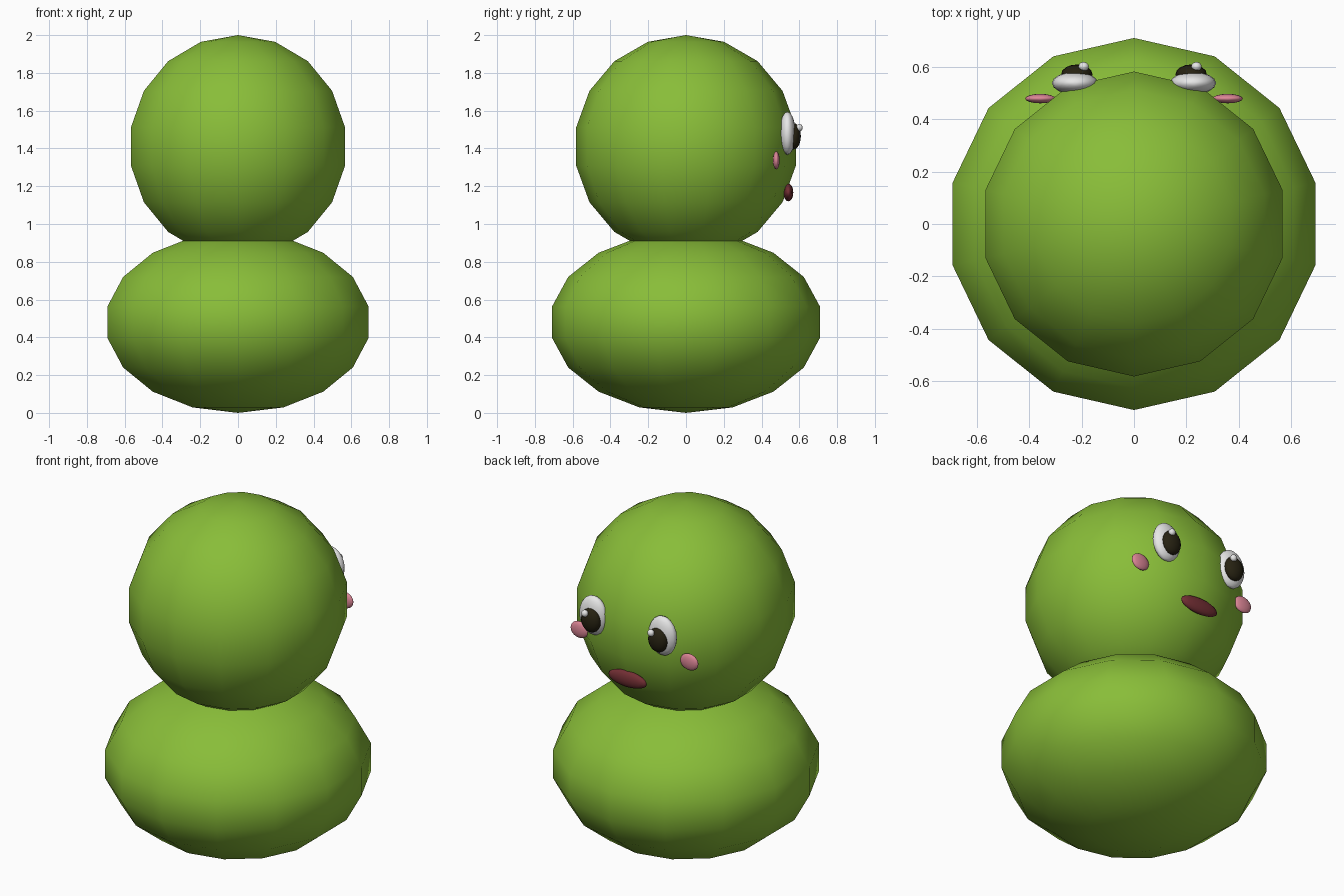
import bpy, bmesh
from mathutils import Matrix, Vector

cube = bpy.data.objects.get("Cube")
if cube:
    bpy.data.objects.remove(cube, do_unlink=True)


def material(name, rgb):
    mat = bpy.data.materials.new(name)
    mat.use_nodes = True
    mat.diffuse_color = (*rgb, 1)
    bsdf = next(n for n in mat.node_tree.nodes if n.type == 'BSDF_PRINCIPLED')
    bsdf.inputs["Base Color"].default_value = (*rgb, 1)
    bsdf.inputs["Roughness"].default_value = 0.7
    return mat


def ellipsoid(name, centre, radii, mat, segments=16, rings=10):
    """Smooth-shaded stretched sphere with its first meridian on the y axis."""
    bm = bmesh.new()
    bmesh.ops.create_uvsphere(bm, u_segments=segments, v_segments=rings, radius=1)
    bm.transform(Matrix.Translation(Vector(centre)) @ Matrix.Diagonal((*radii, 1)))
    for face in bm.faces:
        face.smooth = True
    mesh = bpy.data.meshes.new(name)
    bm.to_mesh(mesh)
    bm.free()
    mesh.materials.append(mat)
    obj = bpy.data.objects.new(name, mesh)
    bpy.context.collection.objects.link(obj)
    return obj


green = material("leaf green", (0.25, 0.51, 0.04))
white = material("eye white", (0.88, 0.88, 0.88))
black = material("pupil dark", (0.02, 0.016, 0.006))
pink = material("cheek pink", (0.72, 0.24, 0.31))
red = material("mouth dark red", (0.17, 0.028, 0.034))

# Coarse rounded body and head
ellipsoid("body", (0, 0, 0.48), (0.72, 0.72, 0.48), green, 14, 9)
ellipsoid("head", (0, 0, 1.41), (0.59, 0.59, 0.59), green, 14, 9)

# Paired face parts, the glints both lean to the same side
for side, s in (("left", 1), ("right", -1)):
    ellipsoid(side + "_eye", (s * 0.225, 0.537, 1.48), (0.088, 0.043, 0.114), white)
    ellipsoid(side + "_pupil", (s * 0.218, 0.57, 1.465), (0.06, 0.038, 0.07), black)
    ellipsoid(side + "_eye_glint", (s * 0.215 + 0.023, 0.6, 1.51),
              (0.02, 0.018, 0.02), white, 12, 8)
    ellipsoid(side + "_cheek", (s * 0.357, 0.478, 1.337), (0.058, 0.018, 0.048), pink)

# Mouth
ellipsoid("mouth", (0, 0.542, 1.167), (0.125, 0.026, 0.047), red)
